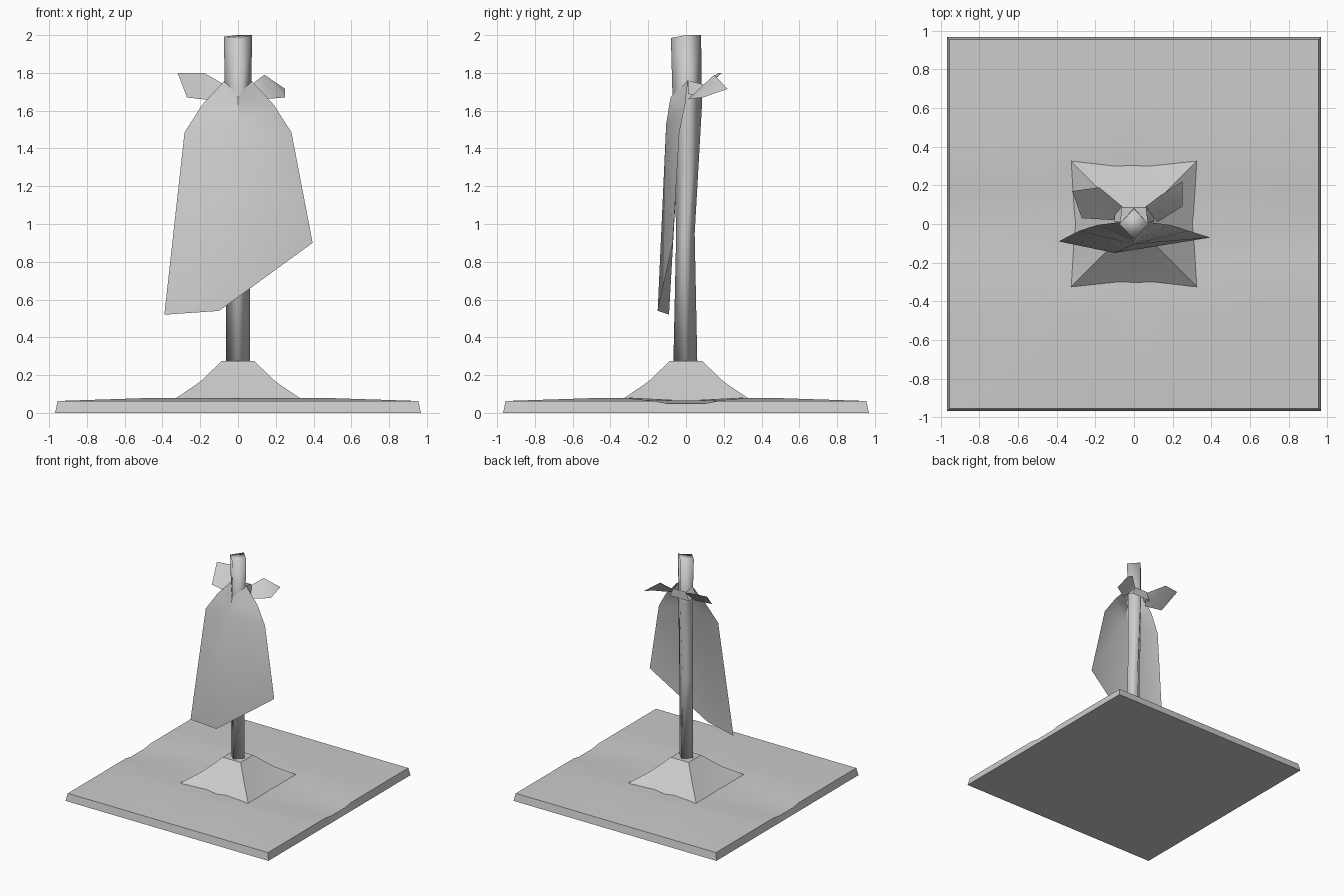
import bpy
import bmesh
from math import radians

if "Cube" in bpy.data.objects:
    bpy.data.objects.remove(bpy.data.objects["Cube"], do_unlink=True)

grey = bpy.data.materials.new("plain_grey")
grey.use_nodes = True
tone = (0.6, 0.6, 0.6, 1)
grey.diffuse_color = tone
grey.node_tree.nodes["Principled BSDF"].inputs["Base Color"].default_value = tone


def finish(name, verts, faces, angle=40, closed=True):
    mesh = bpy.data.meshes.new(name)
    mesh.from_pydata(verts, [], faces)
    if closed:
        bm = bmesh.new()
        bm.from_mesh(mesh)
        bmesh.ops.recalc_face_normals(bm, faces=bm.faces)
        bm.to_mesh(mesh)
        bm.free()
    mesh.materials.append(grey)
    obj = bpy.data.objects.new(name, mesh)
    bpy.context.collection.objects.link(obj)
    bpy.ops.object.select_all(action="DESELECT")
    obj.select_set(True)
    bpy.context.view_layer.objects.active = obj
    bpy.ops.object.shade_smooth_by_angle(angle=radians(angle))
    return obj


def loft(name, rings, angle):
    """Skin a stack of equal rings and cap both ends."""
    n = len(rings[0])
    verts = [p for ring in rings for p in ring]
    faces = [(r * n + i, r * n + (i + 1) % n, (r + 1) * n + (i + 1) % n, (r + 1) * n + i)
             for r in range(len(rings) - 1) for i in range(n)]
    faces += [tuple(range(n)), tuple(range(len(verts) - n, len(verts)))]
    return finish(name, verts, faces, angle)


# Ground slab: gently domed top with a shallow dip along x
half = [0.1, 0.17, 0.32, 0.47, 0.955]
steps = [-s for s in reversed(half)] + [0] + half
count = len(steps)


def ground_height(x, y):
    ax, ay = abs(x), abs(y)
    if ax > 0.9:
        return 0.05 if ay <= 0.1 else 0.063
    if ay > 0.9:
        return 0.063
    if ay < 0.2 or (ax < 0.1 and ay < 0.4):
        return 0.066
    return 0.079


verts = [(x, y, ground_height(x, y)) for y in steps for x in steps]
faces = [(r * count + c, r * count + c + 1, (r + 1) * count + c + 1, (r + 1) * count + c)
         for r in range(count - 1) for c in range(count - 1)]
last = count - 1
rim = ([c for c in range(last)] + [r * count + last for r in range(last)]
       + [last * count + c for c in range(last, 0, -1)] + [r * count for r in range(last, 0, -1)])
start = len(verts)
verts += [(verts[i][0] * 0.968 / 0.955, verts[i][1] * 0.968 / 0.955, 0) for i in rim]
m = len(rim)
faces += [(rim[i], start + i, start + (i + 1) % m, rim[(i + 1) % m]) for i in range(m)]
faces.append(tuple(range(start, start + m)))
finish("ground_slab", verts, faces, 30)


# Pedestal: flared square mound with slightly pinched sides
def square_ring(s, z, pinch, sag):
    p = s - pinch
    return [(-s, -s, z), (0, -p, z - sag), (s, -s, z), (p, 0, z - sag),
            (s, s, z), (0, p, z - sag), (-s, s, z), (-p, 0, z - sag)]


loft("pedestal", [square_ring(0.325, 0.08, 0.02, 0.017), square_ring(0.2, 0.165, 0, 0),
                  square_ring(0.085, 0.275, 0, 0)], 35)


# Post: four-sided pole, slightly bent
def diamond(z, front, back, r, tilt=0):
    mid = (front + back) / 2
    return [(0, front, z - tilt), (r, mid, z), (0, back, z), (-r, mid, z - tilt / 2)]


loft("post", [diamond(0.26, -0.067, 0.06, 0.064), diamond(0.95, -0.052, 0.046, 0.065),
              diamond(1.62, -0.07, 0.084, 0.068), diamond(2.0, -0.08, 0.08, 0.075, 0.015)], 100)

# Cape: neck, chest, then edge points on each side
cape = [(0, -0.082, 1.67), (0, -0.105, 1.53)]
for s in (-1, 1):
    cape += [(s * 0.07, 0.01, 1.76), (s * 0.19, -0.005, 1.63), (s * 0.283, -0.035, 1.485)]
cape += [(-0.39, -0.09, 0.52), (-0.1, -0.15, 0.54), (0.395, -0.07, 0.9)]
finish("cape", cape, [(0, 2, 3, 1), (0, 1, 6, 5), (3, 4, 1), (1, 7, 6),
                      (1, 4, 8), (1, 8, 9), (1, 9, 10), (1, 10, 7)], 35, False)

# Strap tying the cape behind the post
strap = []
for x, y, top, low in ((-0.07, 0.01, 1.76, 1.69), (-0.06, 0.09, 1.74, 1.67),
                       (0.06, 0.09, 1.74, 1.67), (0.07, 0.01, 1.76, 1.69)):
    strap += [(x, y, top), (x * 1.5, y, low)]
finish("neck_strap", strap, [(i, i + 1, i + 3, i + 2) for i in (0, 2, 4)], 40, False)

# Bow loops: a cupped leaf of five points on each side
loops = {
    "right_bow": [(-0.06, 0.09, 1.73), (-0.18, 0.19, 1.8), (-0.32, 0.17, 1.8),
                  (-0.27, 0.03, 1.67), (-0.1, 0.02, 1.65)],
    "left_bow": [(0.06, 0.09, 1.73), (0.14, 0.15, 1.79), (0.25, 0.22, 1.715),
                 (0.25, 0.09, 1.67), (0.12, 0.01, 1.66)],
}
for name, points in loops.items():
    faces = [(0, 1, 4), (1, 3, 4), (1, 2, 3)]
    if name == "right_bow":
        faces = [f[::-1] for f in faces]
    finish(name, points, [f[::-1] for f in faces], 50, False)
